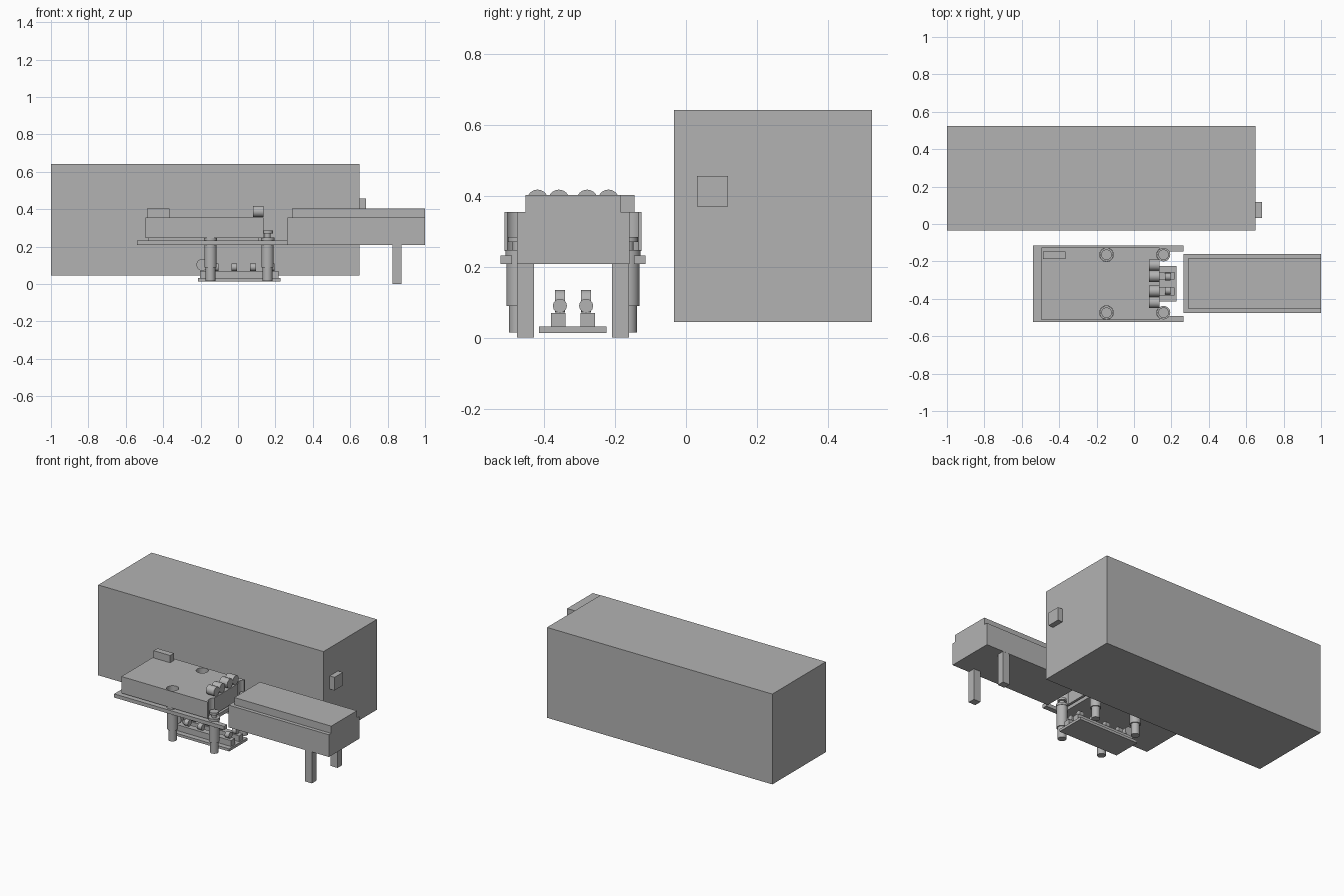
import bpy
import bmesh
from mathutils import Matrix, Vector

if "Cube" in bpy.data.objects:
    bpy.data.objects.remove(bpy.data.objects["Cube"], do_unlink=True)

grey = bpy.data.materials.new("plain grey")
grey.use_nodes = True
COLOUR = (0.45, 0.45, 0.45, 1)
grey.diffuse_color = COLOUR
grey.node_tree.nodes["Principled BSDF"].inputs["Base Color"].default_value = COLOUR

MID = -0.319            # centre line of the machine in y
round_parts = []


def finish(name, bm):
    mesh = bpy.data.meshes.new(name)
    bm.to_mesh(mesh)
    bm.free()
    mesh.materials.append(grey)
    obj = bpy.data.objects.new(name, mesh)
    bpy.context.collection.objects.link(obj)
    return obj


def box(name, x, y, z):
    """Box from (low, high) pairs."""
    bm = bmesh.new()
    bmesh.ops.create_cube(bm, size=1)
    for v in bm.verts:
        v.co = Vector([a + (b - a) * (c + 0.5) for (a, b), c in zip((x, y, z), v.co)])
    return finish(name, bm)


def mirrored(name, x, low, high, z):
    """Two boxes, low to high away from the machine's centre line."""
    for side, s in (("front", -1), ("back", 1)):
        box(f"{side}_{name}", x, sorted((MID + s * low, MID + s * high)), z)


def cylinder(name, centre, radius, length, axis="Z", sides=24):
    bm = bmesh.new()
    turn = {"X": Matrix.Rotation(1.5708, 4, "Y"),
            "Y": Matrix.Rotation(1.5708, 4, "X"), "Z": Matrix()}[axis]
    bmesh.ops.create_cone(bm, cap_ends=True, segments=sides, radius1=radius,
                          radius2=radius, depth=length,
                          matrix=Matrix.Translation(centre) @ turn)
    obj = finish(name, bm)
    round_parts.append(obj)
    return obj


def turned(name, x, y, profile):
    """Stepped round post spun from (radius, height) points."""
    bm = bmesh.new()
    verts = [bm.verts.new((x + r, y, z)) for r, z in profile]
    edges = [bm.edges.new(pair) for pair in zip(verts, verts[1:])]
    bmesh.ops.spin(bm, geom=verts + edges, cent=(x, y, 0), axis=(0, 0, 1),
                   angle=6.283185, steps=24)
    bmesh.ops.remove_doubles(bm, verts=bm.verts, dist=0.0001)
    bmesh.ops.recalc_face_normals(bm, faces=bm.faces)
    round_parts.append(finish(name, bm))


def cut(target, cutter):
    cutter.hide_render = True
    mod = target.modifiers.new("cut", "BOOLEAN")
    mod.operation = "DIFFERENCE"
    mod.solver = "EXACT"
    mod.object = cutter
    bpy.context.view_layer.objects.active = target
    bpy.ops.object.modifier_apply(modifier=mod.name)
    if cutter in round_parts:
        round_parts.remove(cutter)
    bpy.data.objects.remove(cutter, do_unlink=True)


# Large housing with its end box
box("main_housing", (-1, 0.65), (-0.034, 0.525), (0.045, 0.643))
box("housing_switch_box", (0.65, 0.685), (0.031, 0.118), (0.37, 0.457))

# Base plate with an open slot at its right end
plate = box("base_plate", (-0.54, 0.265), (MID - 0.205, MID + 0.205), (0.208, 0.232))
cut(plate, box("slot_cutter", (0.137, 0.3), (MID - 0.172, MID + 0.172), (0.1, 0.3)))
box("body_spacer", (-0.48, 0.11), (MID - 0.1, MID + 0.1), (0.23, 0.248))

# Upper body with a hole over each post
body = box("upper_body", (-0.495, 0.137), (MID - 0.194, MID + 0.194), (0.245, 0.355))
posts = [(x, MID + s * 0.155) for x in (-0.147, 0.158) for s in (-1, 1)]
for x, y in posts:
    cut(body, cylinder("hole_cutter", (x, y, 0.3), 0.037, 0.3))
round_parts.append(body)
box("control_box", (-0.487, -0.367), (-0.186, -0.146), (0.355, 0.403))

# Stepped posts
POST = [(0, 0.015), (0.026, 0.015), (0.026, 0.089), (0.033, 0.089), (0.033, 0.232),
        (0.036, 0.232), (0.036, 0.248), (0.016, 0.248), (0.016, 0.27),
        (0.028, 0.27), (0.028, 0.285), (0, 0.285)]
for i, (x, y) in enumerate(posts):
    turned(f"post_{i + 1}", x, y, POST)

# Rollers on the body's right end
for i, d in enumerate((-0.1, -0.04, 0.04, 0.1)):
    cylinder(f"top_roller_{i + 1}", (0.108, MID + d, 0.388), 0.03, 0.058, "X")

# Lower tray with rails, small rollers and motors
box("lower_tray", (-0.213, 0.226), (-0.415, -0.224), (0.014, 0.031))
mirrored("rail", (-0.203, 0.217), 0.021, 0.062, (0.031, 0.07))
for side, s in (("front", -1), ("back", 1)):
    y = MID + s * 0.037
    for i in range(4):
        cylinder(f"{side}_small_roller_{i + 1}", (-0.12 + 0.1 * i, y, 0.09),
                 0.02, 0.03, "X", 12)
    cylinder(f"{side}_motor", (-0.19, y, 0.103), 0.032, 0.029, "Y")

# Side conveyor on two legs
box("conveyor_bed", (0.265, 1), (-0.477, -0.16), (0.208, 0.355))
box("conveyor_top", (0.29, 1), (-0.453, -0.185), (0.355, 0.403))
mirrored("conveyor_leg", (0.825, 0.875), 0.11, 0.158, (0, 0.208))

# Smooth the round sides only
bpy.ops.object.select_all(action="DESELECT")
for obj in round_parts:
    obj.select_set(True)
bpy.context.view_layer.objects.active = round_parts[0]
bpy.ops.object.shade_smooth_by_angle(angle=0.6)
